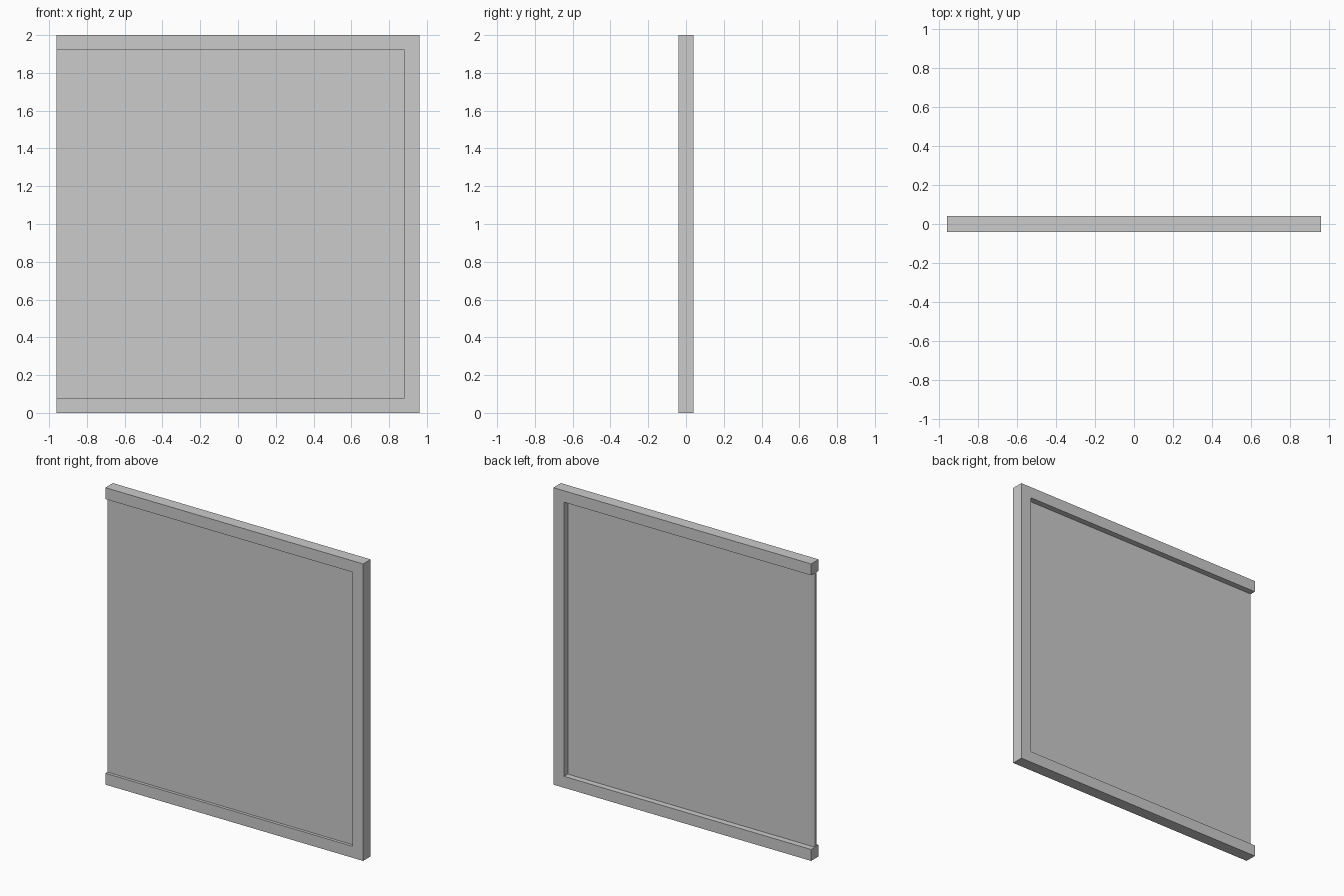
import bpy, bmesh

if "Cube" in bpy.data.objects:
    bpy.data.objects.remove(bpy.data.objects["Cube"])

HALF_W, HALF_D, HEIGHT = 0.96, 0.04, 2.0
BAR, RAIL = 0.08, 0.077


def extrude_profile(name, points, y0, y1):
    """Extrude an (x, z) outline from y0 to y1."""
    bm = bmesh.new()
    face = bm.faces.new([bm.verts.new((x, y0, z)) for x, z in points])
    result = bmesh.ops.extrude_face_region(bm, geom=[face])
    moved = [g for g in result["geom"] if isinstance(g, bmesh.types.BMVert)]
    bmesh.ops.translate(bm, verts=moved, vec=(0, y1 - y0, 0))
    bmesh.ops.recalc_face_normals(bm, faces=bm.faces)
    mesh = bpy.data.meshes.new(name)
    bm.to_mesh(mesh)
    bm.free()
    obj = bpy.data.objects.new(name, mesh)
    bpy.context.collection.objects.link(obj)
    return obj


inner_x, low, high = HALF_W - BAR, RAIL, HEIGHT - RAIL

# Three-sided frame, open on the left
extrude_profile("frame", [
    (-HALF_W, 0), (HALF_W, 0), (HALF_W, HEIGHT), (-HALF_W, HEIGHT),
    (-HALF_W, high), (inner_x, high), (inner_x, low), (-HALF_W, low),
], -HALF_D, HALF_D)

# Thin recessed panel, flush with the open end
extrude_profile("panel", [
    (-HALF_W, low), (inner_x, low), (inner_x, high), (-HALF_W, high),
], -0.02, 0.0)
